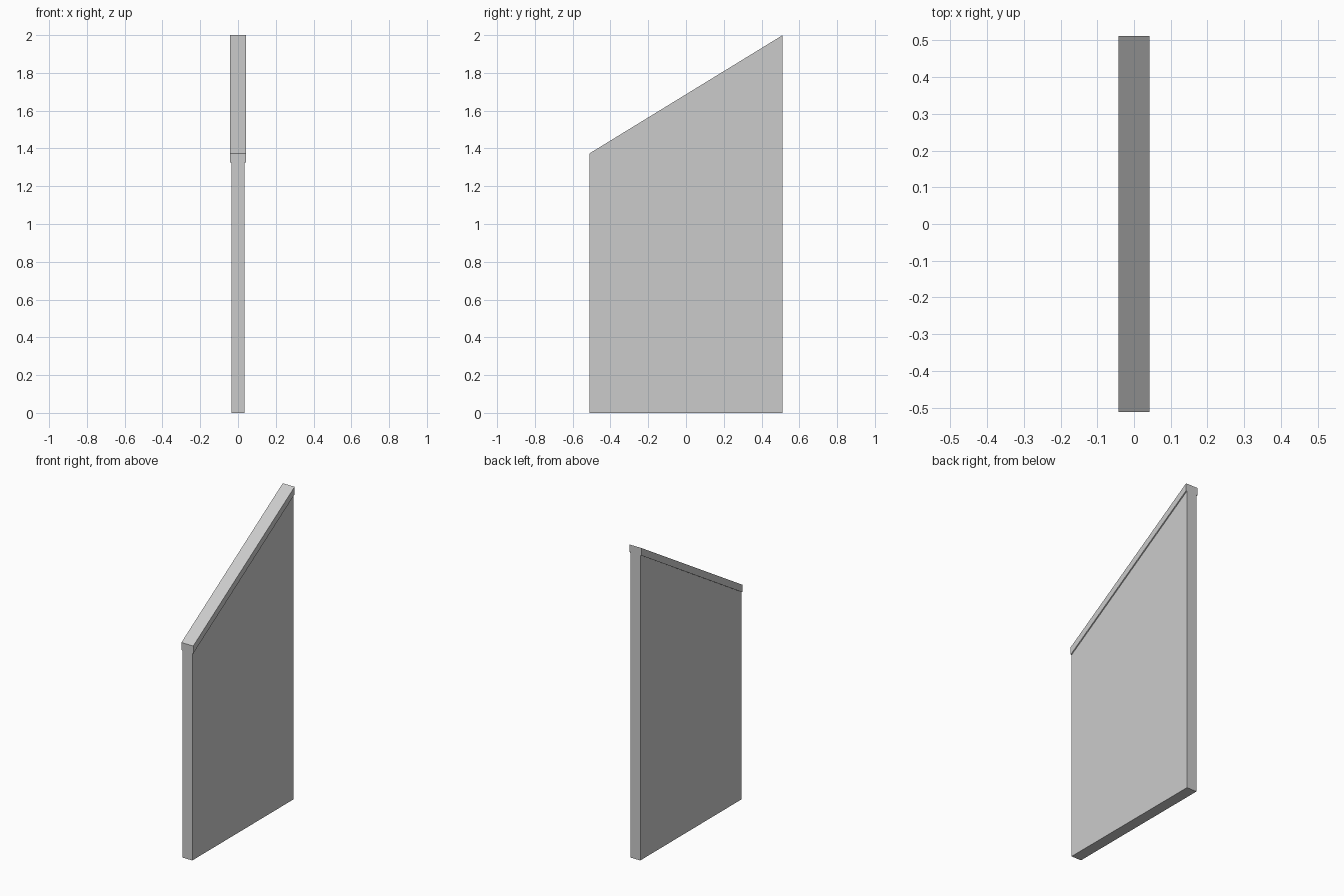
import bpy
import bmesh

if "Cube" in bpy.data.objects:
    bpy.data.objects.remove(bpy.data.objects["Cube"])

HALF_LEN = 0.512                # half depth along y
PANEL, CAP = 0.035, 0.042       # half thicknesses along x
CAP_H = 0.048                   # vertical height of the coping
FRONT_TOP, BACK_TOP = 1.373, 2.0


def section(bm, y, top):
    """T-shaped end profile: panel with a slightly wider coping."""
    lip = top - CAP_H
    half = [(PANEL, 0), (PANEL, lip), (CAP, lip), (CAP, top)]
    outline = half + [(-x, z) for x, z in reversed(half)]
    return [bm.verts.new((x, y, z)) for x, z in outline]


# Sloped partition wall: the two end profiles joined into one solid
bm = bmesh.new()
front = section(bm, -HALF_LEN, FRONT_TOP)
back = section(bm, HALF_LEN, BACK_TOP)
bm.faces.new(front)
bm.faces.new(list(reversed(back)))
n = len(front)
for i in range(n):
    j = (i + 1) % n
    bm.faces.new((front[j], front[i], back[i], back[j]))
bmesh.ops.recalc_face_normals(bm, faces=bm.faces)

mesh = bpy.data.meshes.new("sloped_partition")
bm.to_mesh(mesh)
bm.free()
bpy.context.collection.objects.link(bpy.data.objects.new("sloped_partition", mesh))
